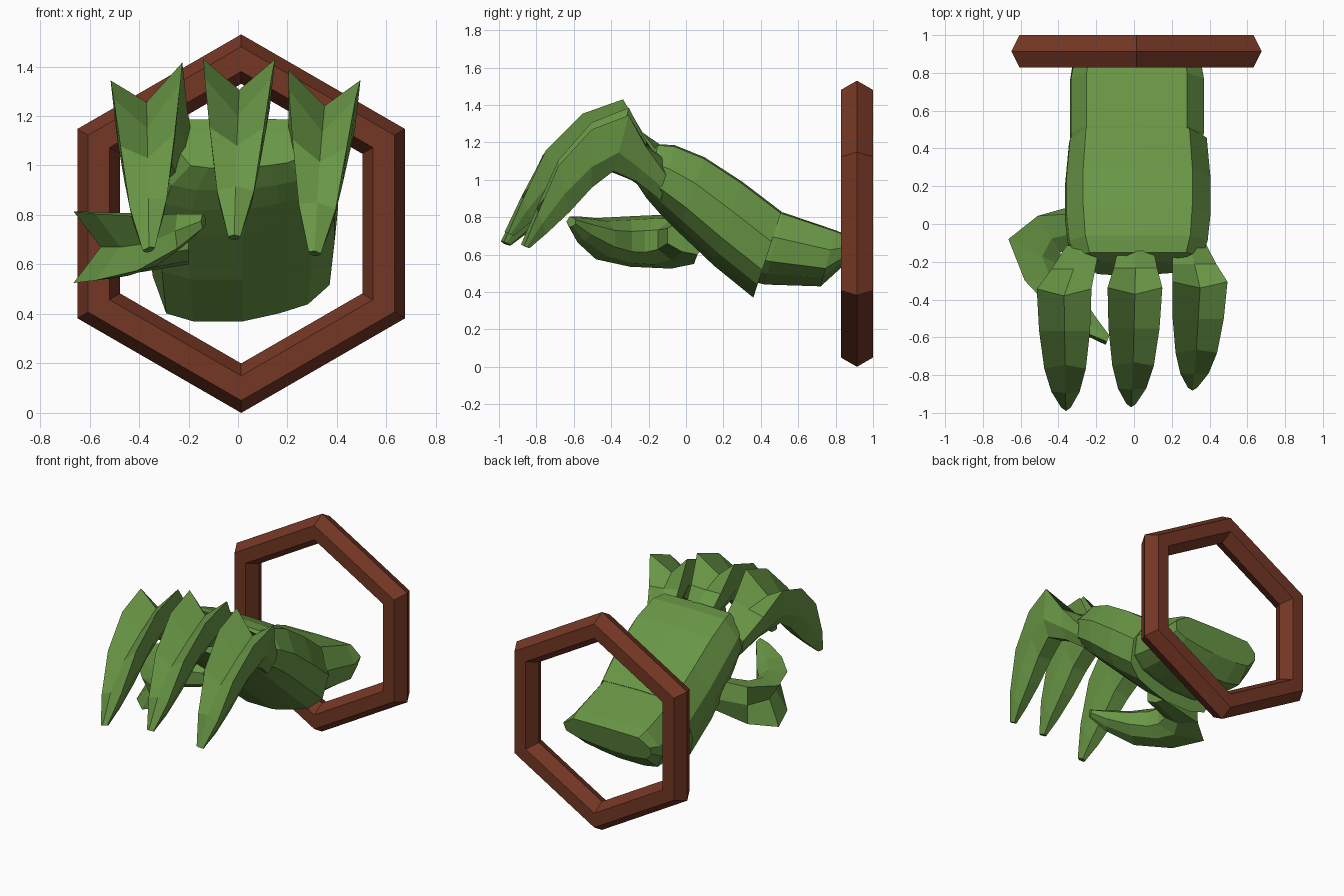
import bpy, bmesh, math
from mathutils import Vector

cube = bpy.data.objects.get("Cube")
if cube:
    bpy.data.objects.remove(cube, do_unlink=True)


def make_material(name, rgb):
    mat = bpy.data.materials.new(name)
    mat.use_nodes = True
    mat.diffuse_color = (*rgb, 1)
    mat.node_tree.nodes["Principled BSDF"].inputs["Base Color"].default_value = (*rgb, 1)
    return mat


green = make_material("skin green", (0.14, 0.305, 0.06))
brown = make_material("rust brown", (0.175, 0.038, 0.018))


def loft(name, rings, mat):
    """Skin a closed tube through rings of equal point count."""
    bm = bmesh.new()
    loops = [[bm.verts.new(p) for p in ring] for ring in rings]
    n = len(loops[0])
    for a, b in zip(loops, loops[1:]):
        for i in range(n):
            j = (i + 1) % n
            bm.faces.new((a[i], a[j], b[j], b[i]))
    bm.faces.new(loops[0])
    bm.faces.new(loops[-1])
    bmesh.ops.recalc_face_normals(bm, faces=bm.faces)
    mesh = bpy.data.meshes.new(name)
    bm.to_mesh(mesh)
    bm.free()
    mesh.materials.append(mat)
    obj = bpy.data.objects.new(name, mesh)
    bpy.context.collection.objects.link(obj)


def section(back, inner, side, half_width, profile):
    """Place a (side, height) profile between an inner and a back point."""
    return [inner + (back - inner) * v + side * (u * half_width) for u, v in profile]


def digit_profile(centre, edge):
    half = [(1, edge), (0.85, 0.35), (0.4, 0)]
    return [(0, centre)] + half + [(-u, v) for u, v in reversed(half)]


X, Z = Vector((1, 0, 0)), Vector((0, 0, 1))

# Hexagonal mounting ring
bpy.ops.mesh.primitive_torus_add(
    major_segments=6, minor_segments=6, major_radius=0.665, minor_radius=0.1,
    location=(0.013, 0.914, 0.765), rotation=(math.pi / 2, math.pi / 2, 0))
ring = bpy.context.object
ring.name = "hexagon_ring"
ring.data.materials.append(brown)

# Palm and wrist: top y, top z, bottom y, bottom z, half width
palm_profile = [(0, 1), (0.75, 0.98), (1, 0.65), (0.96, 0.32), (0.72, 0.15), (0.4, 0.07),
                (0, 0), (-0.55, 0), (-0.85, 0.07), (-1, 0.4), (-0.98, 0.65), (-0.75, 0.98)]


def hand_part(name, stations, centre_x):
    rings = [section(Vector((centre_x, ty, tz)), Vector((centre_x, by, bz)), X, hw, palm_profile)
             for ty, tz, by, bz, hw in stations]
    loft(name, rings, green)


hand_part("palm", [
    (-0.20, 1.13, -0.27, 0.99, 0.25),
    (-0.15, 1.19, -0.21, 0.90, 0.34),
    (-0.06, 1.185, -0.14, 0.82, 0.37),
    (0.10, 1.12, -0.04, 0.72, 0.385),
    (0.30, 0.99, 0.15, 0.54, 0.385),
    (0.51, 0.83, 0.36, 0.37, 0.365)], 0.02)
hand_part("wrist", [
    (0.44, 0.84, 0.38, 0.45, 0.345),
    (0.52, 0.825, 0.42, 0.44, 0.355),
    (0.80, 0.73, 0.72, 0.43, 0.355),
    (0.87, 0.70, 0.83, 0.53, 0.34)], 0.015)

# Back-groove shape of each digit station, base to tip
grooves = [(1, 0.7), (0.9, 0.92), (0.6, 1), (0.5, 0.95), (0.6, 0.85), (0.8, 0.7), (1, 0.65)]

# Fingers: back y, back z, inner y, inner z, half width
finger_stations = [
    (-0.10, 1.16, -0.15, 0.96, 0.09),
    (-0.23, 1.27, -0.29, 1.06, 0.115),
    (-0.34, 1.43, -0.43, 1.12, 0.145),
    (-0.56, 1.37, -0.56, 1.03, 0.135),
    (-0.77, 1.20, -0.69, 0.90, 0.11),
    (-0.90, 0.95, -0.83, 0.78, 0.075),
    (-0.98, 0.72, -0.93, 0.70, 0.025)]


def finger(name, xs, drop, tilt, reach):
    base, bend, tip = xs
    rings = []
    for i, (by, bz, iy, iz, hw) in enumerate(finger_stations):
        # Centre line runs base -> bend -> tip
        x = base + (bend - base) * i / 2 if i < 2 else bend + (tip - bend) * (i - 2) / 4
        rings.append(section(Vector((x, by * reach, bz - drop)),
                             Vector((x, iy * reach, iz - drop)),
                             X + Z * tilt, hw, digit_profile(*grooves[i])))
    loft(name, rings, green)


finger("index_finger", (-0.27, -0.37, -0.36), 0.05, 0.25, 1.01)
finger("middle_finger", (0.01, 0.005, -0.015), 0, 0, 0.99)
finger("outer_finger", (0.29, 0.35, 0.31), 0.065, -0.14, 0.9)

# Thumb: back x, back y, inner x, inner y, height, half width
thumb_stations = [
    (-0.20, 0.13, -0.20, -0.10, 0.70, 0.10),
    (-0.52, 0.06, -0.39, -0.15, 0.68, 0.13),
    (-0.665, -0.08, -0.39, -0.22, 0.67, 0.145),
    (-0.59, -0.30, -0.36, -0.29, 0.67, 0.135),
    (-0.43, -0.50, -0.28, -0.38, 0.685, 0.11),
    (-0.27, -0.61, -0.19, -0.51, 0.735, 0.07),
    (-0.15, -0.64, -0.13, -0.59, 0.775, 0.028)]
loft("thumb", [section(Vector((bx, by, z)), Vector((ix, iy, z)), Z, hw, digit_profile(*g))
               for (bx, by, ix, iy, z, hw), g in zip(thumb_stations, grooves)], green)
